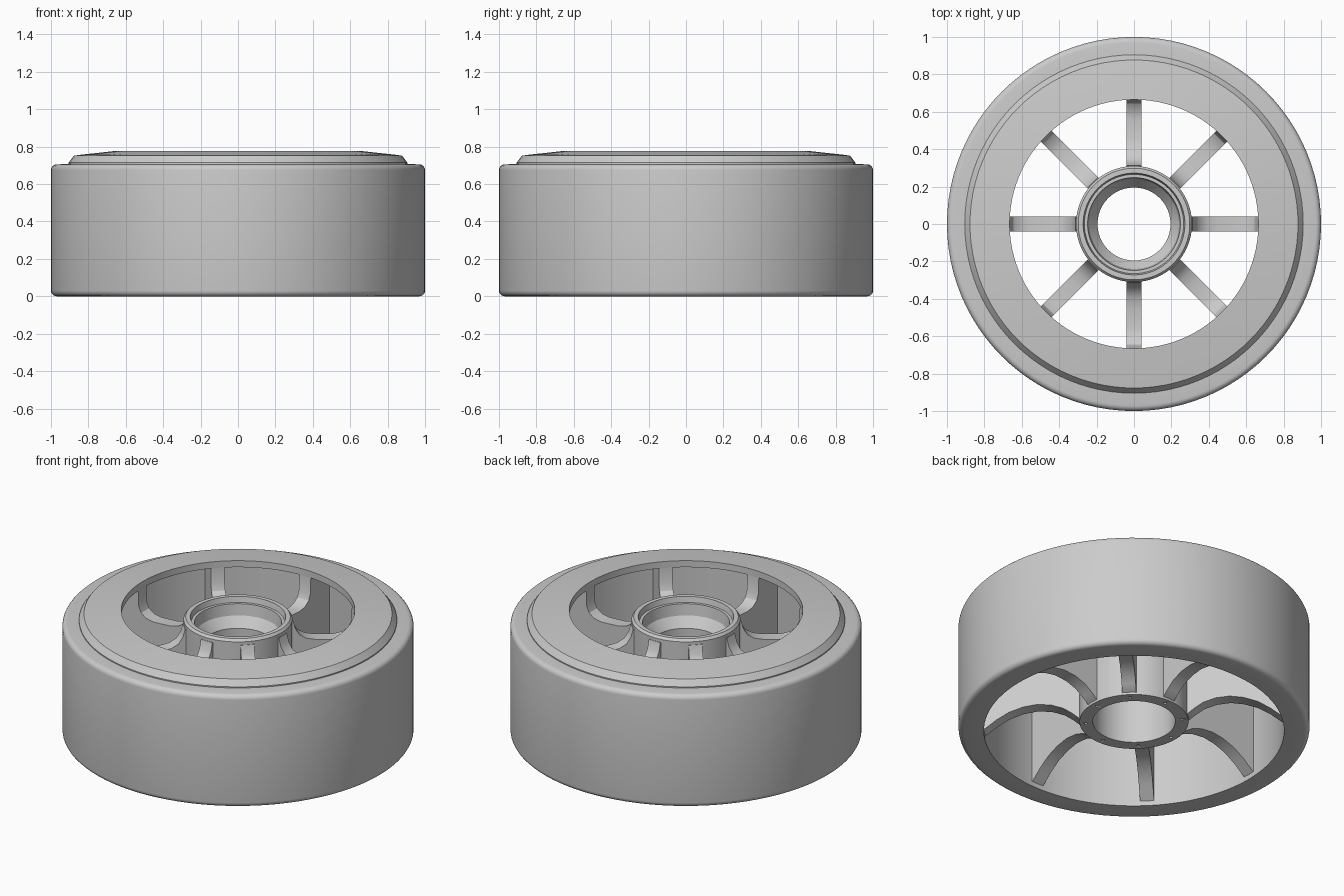
import bpy, bmesh
from math import cos, sin, pi
from mathutils import Matrix

if "Cube" in bpy.data.objects:
    bpy.data.objects.remove(bpy.data.objects["Cube"])

SEGMENTS = 96
SPOKES = 8


def finish(name, bm, angle=0.5):
    """Turn a bmesh into a named, smooth-by-angle object."""
    bmesh.ops.recalc_face_normals(bm, faces=bm.faces)
    mesh = bpy.data.meshes.new(name)
    bm.to_mesh(mesh)
    bm.free()
    obj = bpy.data.objects.new(name, mesh)
    bpy.context.collection.objects.link(obj)
    bpy.ops.object.select_all(action='DESELECT')
    obj.select_set(True)
    bpy.context.view_layer.objects.active = obj
    bpy.ops.object.shade_smooth_by_angle(angle=angle)
    return obj


def lathe(name, profile):
    """Revolve a closed (radius, z) profile about the z axis."""
    bm = bmesh.new()
    rings = []
    for i in range(SEGMENTS):
        a = 2 * pi * i / SEGMENTS
        rings.append([bm.verts.new((r * cos(a), r * sin(a), z)) for r, z in profile])
    n = len(profile)
    for i in range(SEGMENTS):
        p, q = rings[i], rings[(i + 1) % SEGMENTS]
        for k in range(n):
            m = (k + 1) % n
            bm.faces.new((p[k], q[k], q[m], p[m]))
    return finish(name, bm)


def corner(r, z, radius, start):
    """Quarter-circle of profile points for a rounded edge."""
    return [(r + radius * cos(start + pi / 2 * i / 5),
             z + radius * sin(start + pi / 2 * i / 5)) for i in range(6)]


# Tyre: solid band with rounded outer edges
lathe("tyre", [(0.905, 0.0)]
      + corner(0.97, 0.03, 0.03, -pi / 2)
      + corner(0.97, 0.675, 0.03, 0)
      + [(0.905, 0.708)])

# Rim: barrel with a chamfered shoulder and an inward top flange
lathe("rim", [(0.905, 0.0), (0.905, 0.715), (0.877, 0.752), (0.84, 0.757),
              (0.665, 0.776), (0.665, 0.735), (0.84, 0.715), (0.855, 0.70),
              (0.855, 0.0)])

# Hub: sleeve with a stepped bearing seat at the top
hub = lathe("hub", [(0.31, 0.06), (0.31, 0.72), (0.298, 0.735), (0.272, 0.735),
                    (0.265, 0.70), (0.248, 0.70), (0.24, 0.63), (0.195, 0.57),
                    (0.195, 0.51), (0.235, 0.48), (0.235, 0.06)])

# Small holes around the underside of the hub
bm = bmesh.new()
for i in range(SPOKES):
    a = 2 * pi * i / SPOKES
    bmesh.ops.create_cone(bm, cap_ends=True, segments=12, radius1=0.009,
                          radius2=0.009, depth=0.08,
                          matrix=Matrix.Translation((0.275 * cos(a), 0.275 * sin(a), 0.06)))
cutter = finish("hub_hole_cutter", bm)
cutter.hide_render = True
cutter.display_type = 'WIRE'
holes = hub.modifiers.new("holes", 'BOOLEAN')
holes.operation = 'DIFFERENCE'
holes.object = cutter

# Spokes: filleted top edge, arched underside
spoke_profile = [
    (0.29, 0.70), (0.312, 0.70), (0.325, 0.65), (0.35, 0.61), (0.39, 0.585),
    (0.45, 0.572), (0.56, 0.566), (0.61, 0.575), (0.645, 0.60), (0.662, 0.64),
    (0.666, 0.745), (0.87, 0.72), (0.87, 0.02), (0.84, 0.04), (0.78, 0.09),
    (0.71, 0.135), (0.63, 0.165), (0.55, 0.178), (0.47, 0.17), (0.40, 0.145),
    (0.35, 0.11), (0.31, 0.075), (0.29, 0.07)]
HALF = 0.04
for i in range(SPOKES):
    bm = bmesh.new()
    face = bm.faces.new([bm.verts.new((r, -HALF, z)) for r, z in spoke_profile])
    side = bmesh.ops.extrude_face_region(bm, geom=[face], use_keep_orig=True)
    moved = [g for g in side['geom'] if isinstance(g, bmesh.types.BMVert)]
    bmesh.ops.translate(bm, verts=moved, vec=(0, 2 * HALF, 0))
    bmesh.ops.rotate(bm, verts=bm.verts, cent=(0, 0, 0),
                     matrix=Matrix.Rotation(2 * pi * i / SPOKES, 3, 'Z'))
    finish(f"spoke_{i + 1}", bm)
